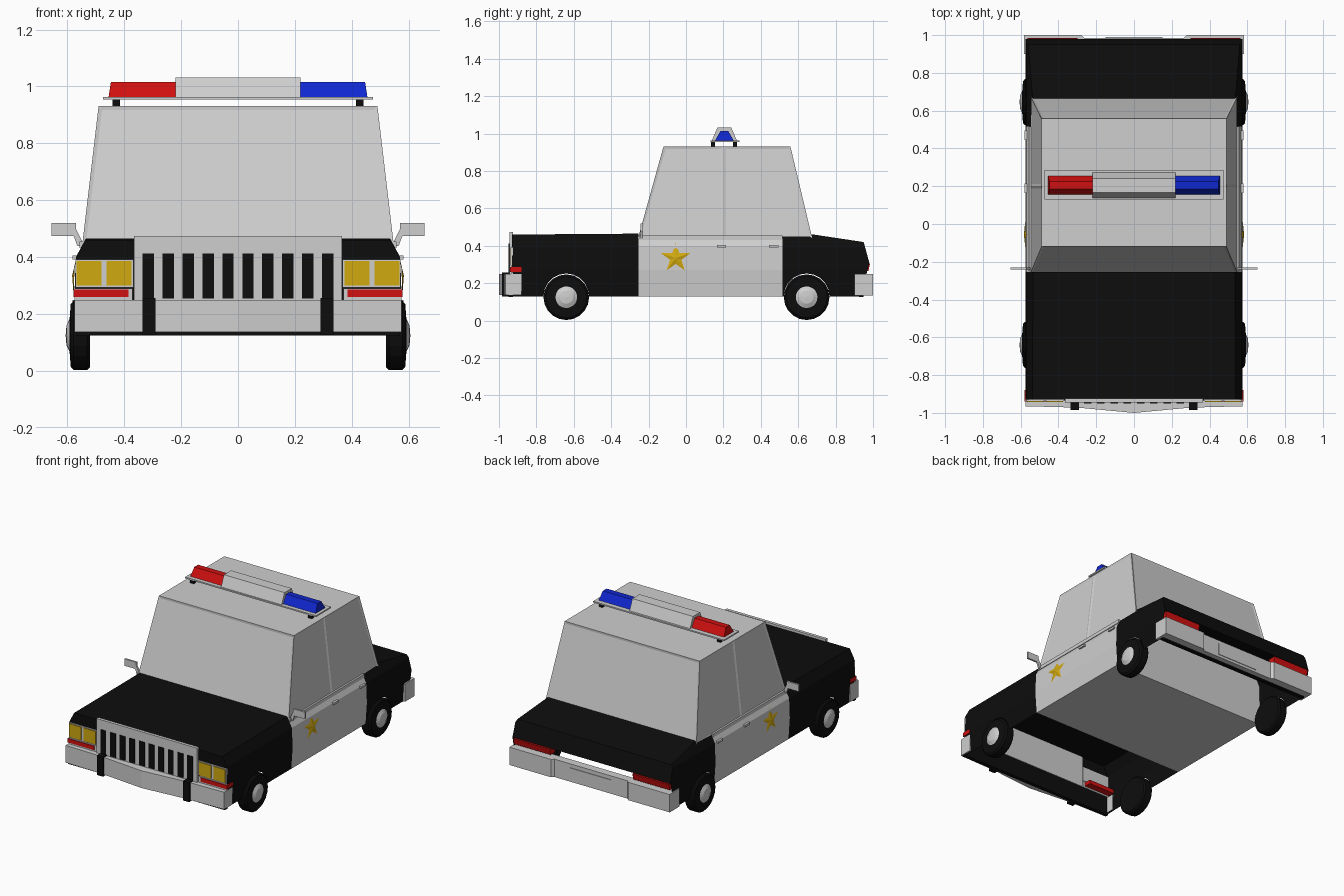
import bpy, bmesh, math
from mathutils import Vector

cube = bpy.data.objects.get("Cube")
if cube:
    bpy.data.objects.remove(cube, do_unlink=True)


def material(name, rgb):
    m = bpy.data.materials.new(name)
    m.use_nodes = True
    m.diffuse_color = (*rgb, 1)
    m.node_tree.nodes["Principled BSDF"].inputs["Base Color"].default_value = (*rgb, 1)
    return m


WHITE = material("light_grey", (0.62, 0.62, 0.62))
BLACK = material("black", (0.004, 0.004, 0.004))
RED = material("red", (0.64, 0.005, 0.005))
BLUE = material("blue", (0.005, 0.02, 0.64))
GOLD = material("gold", (0.64, 0.4, 0.005))


def finish(name, bm, mats, mirror=False):
    me = bpy.data.meshes.new(name)
    bm.to_mesh(me)
    bm.free()
    for m in mats:
        me.materials.append(m)
    ob = bpy.data.objects.new(name, me)
    bpy.context.collection.objects.link(ob)
    if mirror:
        ob.modifiers.new("Mirror", "MIRROR").use_mirror_merge = False
    return ob


def prism_mesh(pts, axis, lo, hi):
    """Extrude a 2D outline along an axis; pts hold the other two coordinates."""
    bm = bmesh.new()
    rings = []
    for d in (lo, hi):
        ring = []
        for p in pts:
            co = list(p)
            co.insert("xyz".index(axis), d)
            ring.append(bm.verts.new(co))
        rings.append(ring)
        bm.faces.new(ring)
    a, b = rings
    for i in range(len(pts)):
        j = (i + 1) % len(pts)
        bm.faces.new((a[i], a[j], b[j], b[i]))
    bmesh.ops.recalc_face_normals(bm, faces=bm.faces)
    return bm


def prism(name, pts, axis, lo, hi, mat, mirror=False):
    return finish(name, prism_mesh(pts, axis, lo, hi), [mat], mirror)


def box(name, x, y, z, mat, mirror=False):
    outline = [(y[0], z[0]), (y[1], z[0]), (y[1], z[1]), (y[0], z[1])]
    return prism(name, outline, "x", x[0], x[1], mat, mirror)


# Body: side outlines stretched across the car, shaped by one width profile
WIDTHS = [(0.13, 0.565), (0.27, 0.575), (0.4, 0.57), (0.465, 0.535)]
SEAM_F, SEAM_R = -0.255, 0.515


def half_width(z):
    for (z0, w0), (z1, w1) in zip(WIDTHS, WIDTHS[1:]):
        if z <= z1:
            return w0 + (w1 - w0) * (z - z0) / (z1 - z0)
    return WIDTHS[-1][1]


def body_part(name, outline, mat, shell):
    bm = prism_mesh(outline, "x", -1, 1)
    for z, _ in WIDTHS[1:3]:
        bmesh.ops.bisect_plane(bm, geom=bm.verts[:] + bm.edges[:] + bm.faces[:],
                               plane_co=(0, 0, z), plane_no=(0, 0, 1))
    for v in bm.verts:
        v.co.x *= half_width(v.co.z)
    bm.normal_update()
    if shell:  # open underneath and toward the doors
        gone = []
        for f in bm.faces:
            c = f.calc_center_median()
            at_seam = min(abs(c.y - SEAM_F), abs(c.y - SEAM_R)) < 0.002
            if at_seam or (f.normal.z < -0.08 and abs(f.normal.x) < 0.01):
                gone.append(f)
        bmesh.ops.delete(bm, geom=gone, context="FACES")
    return finish(name, bm, [mat])


def arch(yc, r=0.122, n=10):
    return [(yc + r * math.cos(math.pi * i / n), 0.13 + r * math.sin(math.pi * i / n))
            for i in range(n + 1)]


AXLES = (-0.64, 0.645)
body_part("front_body", [(-0.93, 0.13), (-0.93, 0.46), (SEAM_F, 0.465), (SEAM_F, 0.13)]
          + arch(AXLES[0]), BLACK, True)
body_part("rear_body", [(SEAM_R, 0.13), (SEAM_R, 0.462), (0.67, 0.462), (0.95, 0.42),
                        (0.98, 0.31), (0.965, 0.25), (0.93, 0.24), (0.93, 0.13)]
          + arch(AXLES[1]), BLACK, True)
body_part("door_section", [(SEAM_F, 0.13), (SEAM_F, 0.45), (SEAM_R, 0.45), (SEAM_R, 0.13)],
          WHITE, False)

# Cabin: tapered block, with recessed panes on every side
bm = prism_mesh([(-0.257, 0.44), (-0.12, 0.932), (0.558, 0.932), (0.675, 0.44)], "x", -1, 1)
for v in bm.verts:
    v.co.x *= 0.49 if v.co.z > 0.9 else 0.548
bmesh.ops.bisect_plane(bm, geom=bm.verts[:] + bm.edges[:] + bm.faces[:],
                       plane_co=(0, 0.2, 0), plane_no=(0, 1, 0))
bm.normal_update()
panes = [f for f in bm.faces if abs(f.normal.z) < 0.6]
bmesh.ops.inset_individual(bm, faces=panes, thickness=0.018, depth=-0.004)
finish("cabin", bm, [WHITE])
box("belt_trim", (0.545, 0.557), (-0.25, 0.515), (0.432, 0.455), WHITE, True)

# Doors: handles and star badges
for y in (0.19, 0.47):
    box("door_handle", (0.56, 0.581), (y - 0.025, y + 0.025), (0.392, 0.405), WHITE, True)
bm = bmesh.new()
rim = []
for i in range(10):
    a, r = math.pi / 2 + i * math.pi / 5, (0.082, 0.032)[i % 2]
    z = 0.335 + r * math.sin(a)
    rim.append(bm.verts.new((half_width(z) + 0.003, -0.055 + r * math.cos(a), z)))
hub = bm.verts.new((0.583, -0.055, 0.335))
for i in range(10):
    bm.faces.new((rim[i], rim[(i + 1) % 10], hub))
finish("star_badge", bm, [GOLD], True)

# Mirrors
box("mirror", (0.57, 0.655), (-0.242, -0.23), (0.475, 0.52), WHITE, True)
prism("mirror_arm", [(0.54, 0.44), (0.565, 0.44), (0.58, 0.48), (0.57, 0.5)],
      "y", -0.242, -0.23, WHITE, True)

# Grille and front lamps
box("grille", (-0.365, 0.365), (-0.945, -0.925), (0.25, 0.475), WHITE)
for i in range(10):
    x = -0.315 + 0.07 * i
    box("grille_slot", (x - 0.02, x + 0.02), (-0.949, -0.944), (0.255, 0.412), BLACK)
box("headlight_frame", (0.368, 0.572), (-0.937, -0.925), (0.294, 0.391), WHITE, True)
for x in (0.375, 0.48):
    box("headlight", (x, x + 0.087), (-0.942, -0.93), (0.3, 0.386), GOLD, True)
box("front_marker_frame", (0.37, 0.574), (-0.936, -0.925), (0.25, 0.29), WHITE, True)
box("front_marker", (0.385, 0.579), (-0.941, -0.88), (0.26, 0.286), RED, True)

# Bumpers
prism("front_bumper", [(-0.575, -0.88), (-0.575, -0.965), (-0.3, -0.972), (0, -1),
                       (0.3, -0.972), (0.575, -0.965), (0.575, -0.88), (0.566, -0.88),
                       (0.566, -0.932), (-0.566, -0.932), (-0.566, -0.88)],
      "z", 0.137, 0.25, WHITE)
box("bumper_guard", (0.29, 0.335), (-0.985, -0.945), (0.128, 0.256), BLACK, True)
box("front_valance", (-0.57, 0.57), (-0.95, -0.925), (0.125, 0.138), BLACK)
prism("rear_bumper", [(-0.582, 0.9), (-0.582, 1), (-0.28, 1), (-0.265, 0.985),
                      (0.265, 0.985), (0.28, 1), (0.582, 1), (0.582, 0.9),
                      (0.566, 0.9), (0.566, 0.932), (-0.566, 0.932), (-0.566, 0.9)],
      "z", 0.133, 0.25, WHITE)
box("rear_plate", (-0.15, 0.15), (0.98, 0.989), (0.15, 0.225), WHITE)
box("rear_valance", (-0.565, 0.565), (0.925, 0.95), (0.125, 0.134), BLACK)
prism("tail_light", [(0.93, 0.265), (0.975, 0.265), (0.984, 0.305), (0.93, 0.305)],
      "x", 0.3, 0.565, RED, True)

# Wheels: one turned section per axle, mirrored
SECTION = [(0.52, 0), (0.52, 0.112), (0.53, 0.122), (0.578, 0.122), (0.588, 0.11),
           (0.592, 0.058), (0.603, 0.035), (0.606, 0)]
for name, y in zip(("front_wheel", "rear_wheel"), AXLES):
    bm = bmesh.new()
    vs = [bm.verts.new((x, y, 0.125 + r)) for x, r in SECTION]
    es = [bm.edges.new(p) for p in zip(vs, vs[1:])]
    bmesh.ops.spin(bm, geom=vs + es, cent=(0, y, 0.125), axis=(1, 0, 0),
                   angle=math.tau, steps=20, use_duplicate=False)
    bmesh.ops.remove_doubles(bm, verts=bm.verts, dist=0.0005)
    bmesh.ops.recalc_face_normals(bm, faces=bm.faces)
    for f in bm.faces:
        c = f.calc_center_median()
        cap = c.x > 0.594 and (c - Vector((c.x, y, 0.125))).length < 0.06
        f.material_index = 1 if cap else 0
    finish(name, bm, [BLACK, WHITE], True)

# Roof light bar
box("light_bar_base", (-0.475, 0.475), (0.13, 0.285), (0.954, 0.963), WHITE)
for y in (0.145, 0.262):
    box("light_bar_foot", (0.415, 0.442), (y - 0.011, y + 0.011), (0.925, 0.956), BLACK, True)


def lamp(name, x0, x1, y0, y1, top, mat, inset):
    """Housing with sloping front and back; outer end leans in."""
    bm = prism_mesh([(y0, 0.962), (y1, 0.962), (y1 - 0.03, top), (y0 + 0.03, top)], "x", x0, x1)
    for v in bm.verts:
        if v.co.z > 0.98 and abs(v.co.x) > 0.4:
            v.co.x -= math.copysign(inset, v.co.x)
    finish(name, bm, [mat])


lamp("red_lamp", -0.455, -0.22, 0.155, 0.255, 1.015, RED, 0.008)
lamp("blue_lamp", 0.22, 0.455, 0.155, 0.255, 1.015, BLUE, 0.008)
lamp("light_bar_centre", -0.22, 0.22, 0.138, 0.272, 1.032, WHITE, 0)
